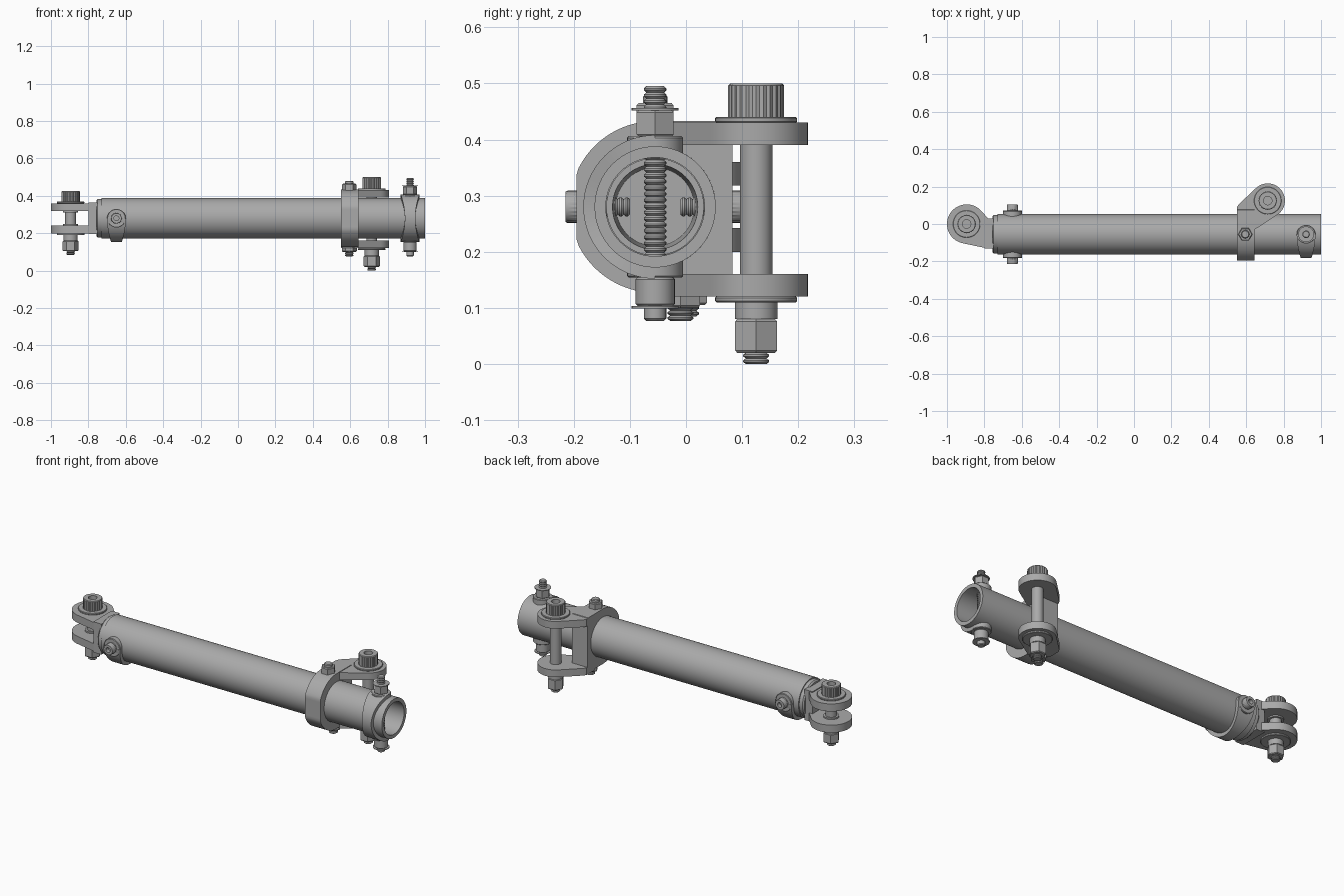
import bpy, bmesh
from math import sin, cos, pi, radians
from mathutils import Matrix, Vector

if "Cube" in bpy.data.objects:
    bpy.data.objects.remove(bpy.data.objects["Cube"])

steel = bpy.data.materials.new("grey_steel")
steel.use_nodes = True
GREY = (0.4, 0.4, 0.4, 1)
steel.diffuse_color = GREY
steel.node_tree.nodes["Principled BSDF"].inputs["Base Color"].default_value = GREY

AXIS_Y, AXIS_Z = -0.055, 0.28      # tube centre line
TUBE_R, BORE_R = 0.108, 0.088


def finish(name, bm, matrix=Matrix()):
    """Turn a bmesh into a smooth-shaded object with sharp edges."""
    bmesh.ops.remove_doubles(bm, verts=bm.verts, dist=1e-5)
    bmesh.ops.recalc_face_normals(bm, faces=bm.faces)
    mesh = bpy.data.meshes.new(name)
    bm.to_mesh(mesh)
    bm.free()
    mesh.transform(matrix)
    mesh.materials.append(steel)
    ob = bpy.data.objects.new(name, mesh)
    bpy.context.collection.objects.link(ob)
    bpy.ops.object.select_all(action='DESELECT')
    ob.select_set(True)
    bpy.context.view_layer.objects.active = ob
    bpy.ops.object.shade_smooth_by_angle(angle=radians(32))
    return ob


def lathe(name, profile, matrix, seg=32, closed=False, knurl=0.0):
    """Revolve (radius, height) points round z; knurl grooves the widest rings."""
    bm = bmesh.new()
    widest = max(r for r, _ in profile)
    rings = []
    for r, h in profile:
        ring = []
        for i in range(seg):
            a = 2 * pi * i / seg
            rr = r * (1 - knurl * (i % 2)) if r == widest else r
            ring.append(bm.verts.new((rr * cos(a), rr * sin(a), h)))
        rings.append(ring)
    pairs = list(zip(rings, rings[1:]))
    if closed:
        pairs.append((rings[-1], rings[0]))
    for lo, hi in pairs:
        for i in range(seg):
            j = (i + 1) % seg
            bm.faces.new((lo[i], lo[j], hi[j], hi[i]))
    if not closed:
        bm.faces.new(rings[0])
        bm.faces.new(rings[-1])
    return finish(name, bm, matrix)


def add_hull(bm, points, z0, z1, eye=None):
    """Convex plate round the given points and an optional circle (x, y, r)."""
    pts = list(points)
    if eye:
        x, y, r = eye
        pts += [(x + r * cos(k * pi / 24), y + r * sin(k * pi / 24)) for k in range(48)]
    verts = [bm.verts.new((x, y, z)) for x, y in pts for z in (z0, z1)]
    res = bmesh.ops.convex_hull(bm, input=verts)
    junk = {g for g in res["geom_interior"] + res["geom_unused"]
            if isinstance(g, bmesh.types.BMVert)}
    bmesh.ops.delete(bm, geom=list(junk), context='VERTS')
    bmesh.ops.dissolve_limit(bm, angle_limit=0.01, verts=bm.verts, edges=bm.edges)


def section_band(name, angles, inner, outer, half, matrix, loop):
    """Band round the x axis between two radius rules, with a width rule."""
    bm = bmesh.new()
    rows = []
    for a in angles:
        w = half(a)
        corners = ((inner, -w), (outer(a), -w), (outer(a), w), (inner, w))
        rows.append([bm.verts.new((x, r * cos(a), r * sin(a))) for r, x in corners])
    for p, q in zip(rows, rows[1:] + rows[:1] if loop else rows[1:]):
        for i in range(4):
            j = (i + 1) % 4
            bm.faces.new((p[i], p[j], q[j], q[i]))
    if not loop:
        bm.faces.new(rows[0])
        bm.faces.new(rows[-1])
    return finish(name, bm, matrix)


def at(x, y, z=0.0):
    return Matrix.Translation((x, y, z))


def rod(r, z0, z1):
    return [(r, z0), (r, z1)]


def bevelled(r, z0, z1, b=0.004):
    return [(r - b, z0), (r, z0 + b), (r, z1 - b), (r - b, z1)]


def thread(name, r, z0, z1, m, pitch=0.011):
    n = max(2, round((z1 - z0) / pitch))
    p = (z1 - z0) / n
    prof = []
    for i in range(n):
        z = z0 + i * p
        prof += [(r * 0.8, z), (r, z + p * 0.35), (r, z + p * 0.65)]
    return lathe(name, prof + [(r * 0.8, z1)], m, 20)


def cap_head(name, r, z0, z1, m):
    """Knurled socket head."""
    d = (z1 - z0) * 0.6
    lathe(name, [(r, z0), (r, z1 - 0.004), (r * 0.92, z1), (r * 0.45, z1),
                 (r * 0.45, z1 - d), (0.001, z1 - d)], m, 48, knurl=0.05)


def pivot_bolt(side, x, y, bottom, arm_lo, arm_hi, head_top):
    """Clevis pin with head, washers, lock nut and thread."""
    m = at(x, y)
    cap_head(side + "_pivot_head", 0.05, arm_hi + 0.01, head_top, m)
    lathe(side + "_pivot_pin", rod(0.029, arm_lo, arm_hi), m)
    for tag, z in (("upper", arm_hi), ("lower", arm_lo - 0.01)):
        lathe(f"{side}_{tag}_washer", bevelled(0.073, z, z + 0.01, 0.002), m, 40)
    lathe(side + "_nut", bevelled(0.043, bottom + 0.02, arm_lo - 0.04), m, 6)
    lathe(side + "_nut_collar", rod(0.038, arm_lo - 0.04, arm_lo - 0.01), m)
    thread(side + "_pivot_thread", 0.023, bottom, bottom + 0.03, m)


def saddle(side, x, turn):
    """Teardrop strap hugging half the tube, with a round pad at each end."""
    m = at(x, AXIS_Y, AXIS_Z) @ Matrix.Rotation(turn, 4, 'X')
    arc = [pi / 2 + pi * i / 32 for i in range(33)]
    section_band(side + "_saddle_strap", arc, TUBE_R - 0.003, lambda a: 0.128,
                 lambda a: 0.028 + 0.022 * abs(sin(a)) ** 2, m, False)
    for tag, s in (("upper", 1), ("lower", -1)):
        flip = m if s > 0 else m @ Matrix.Rotation(pi, 4, 'X')
        lathe(f"{side}_{tag}_saddle_pad", bevelled(0.05, 0.092, 0.126, 0.003), flip, 40)
    return m


# Main tube
along_x = at(0, AXIS_Y, AXIS_Z) @ Matrix.Rotation(pi / 2, 4, 'Y')
lathe("main_tube", [(TUBE_R, -0.73), (TUBE_R, 1), (BORE_R, 1), (BORE_R, -0.73)],
      along_x, 64, closed=True)

# Left-hand fork: plug, web and two eyes
lathe("fork_plug", [(0.096, -0.757), (0.102, -0.75), (0.102, -0.73), (0.087, -0.725),
                    (0.087, -0.56), (0.076, -0.56), (0.07, -0.70), (0.001, -0.70)], along_x, 48)
FORK = (-0.895, 0, 0.105)
bm = bmesh.new()
finish_pts = [(-0.75, -0.13), (-0.75, 0.03), (-0.80, 0.03), (-0.80, -0.13)]
add_hull(bm, finish_pts, 0.195, 0.365)
finish("fork_web", bm)
for tag, z0, z1 in (("upper", 0.318, 0.36), ("lower", 0.20, 0.242)):
    bm = bmesh.new()
    add_hull(bm, [(-0.78, 0.03), (-0.78, -0.13), (-0.81, -0.125)], z0, z1, FORK)
    finish(f"fork_{tag}_eye", bm)
    lathe(f"fork_{tag}_spacer", rod(0.05, z0 - 0.012, z1 + 0.012)
          if tag == "none" else rod(0.04, z0 - 0.008, z1 + 0.008), at(FORK[0], FORK[1]))
pivot_bolt("fork", FORK[0], FORK[1], 0.085, 0.20, 0.36, 0.425)

# Fork saddle and its two short cross screws
m = saddle("fork", -0.65, pi / 2)
for tag, turn in (("front", 0), ("back", pi)):
    ms = m @ Matrix.Rotation(turn, 4, 'X')
    cap_head(tag + "_cross_screw_head", 0.029, 0.124, 0.16, ms)
    thread(tag + "_cross_screw_thread", 0.017, 0.045, 0.10, ms)

# Clamp ring: round at the front, square at the back
def clamp_radius(a):
    c, s = cos(a), abs(sin(a))
    if c < 0:
        return min(0.153, 0.14 / -c)
    return min(0.138 / max(c, 1e-6), 0.153 / max(s, 1e-6))

section_band("clamp_ring", [2 * pi * i / 80 for i in range(80)], TUBE_R, clamp_radius,
             lambda a: 0.0475, at(0.597, AXIS_Y, AXIS_Z), True)

# Clamp arms
EYE = (0.715, 0.125, 0.092)
for tag, z0, z1 in (("upper", 0.39, 0.43), ("lower", 0.12, 0.16)):
    bm = bmesh.new()
    add_hull(bm, [(0.5495, 0.02), (0.5495, 0.09), (0.56, 0.105), (0.645, -0.03)], z0, z1, EYE)
    finish(f"clamp_{tag}_arm", bm)
pivot_bolt("clamp", EYE[0], EYE[1], 0.0, 0.12, 0.43, 0.50)

# Clamp fastener ends
top, low = at(0.595, AXIS_Y), at(0.595, -0.01)
lathe("clamp_upper_nut", bevelled(0.038, 0.425, 0.465), top, 6)
lathe("clamp_upper_stud", bevelled(0.022, 0.46, 0.48), top, 20)
lathe("clamp_lower_nut", bevelled(0.04, 0.10, 0.125), low, 6)
thread("clamp_lower_thread", 0.023, 0.077, 0.105, low)

# End saddle and its through bolt
saddle("end", 0.92, 0)
m = at(0.92, AXIS_Y)
thread("end_through_bolt", 0.02, 0.10, 0.495, m)
lathe("end_upper_nut", bevelled(0.038, 0.405, 0.452), m, 6)
lathe("end_upper_washer", rod(0.042, 0.452, 0.456), m)
lathe("end_lower_boss", bevelled(0.035, 0.103, 0.155), m)
lathe("end_lower_washer", rod(0.042, 0.099, 0.103), m)
lathe("end_bolt_tip", bevelled(0.02, 0.077, 0.105), m, 20)
